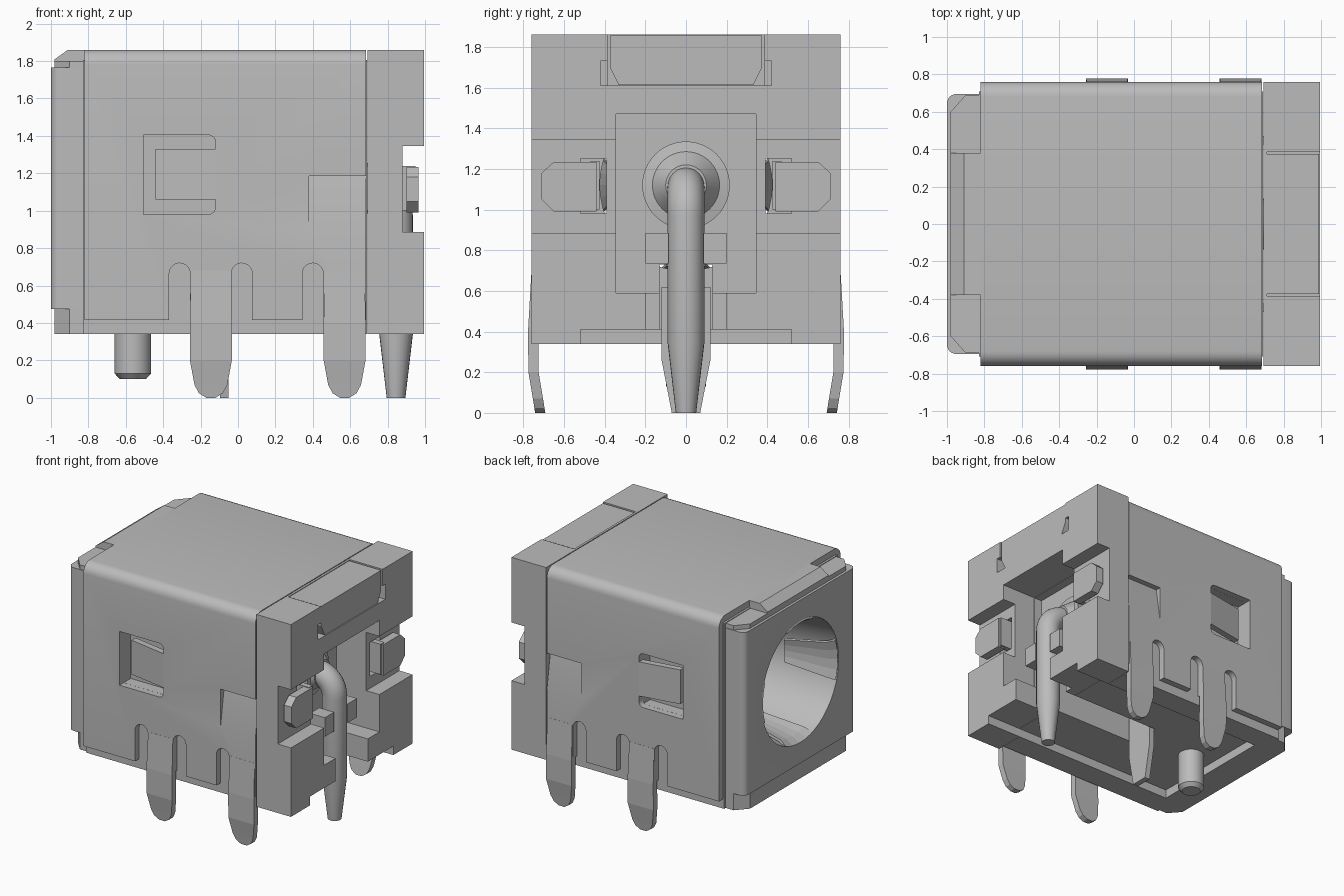
import bpy, bmesh, math
from mathutils import Vector

if "Cube" in bpy.data.objects:
    bpy.data.objects.remove(bpy.data.objects["Cube"])

grey = bpy.data.materials.new("mid_grey")
grey.use_nodes = True
COLOUR = (0.5, 0.5, 0.5, 1)
grey.diffuse_color = COLOUR
grey.node_tree.nodes["Principled BSDF"].inputs["Base Color"].default_value = COLOUR


def make(name, bm):
    bmesh.ops.recalc_face_normals(bm, faces=bm.faces)
    me = bpy.data.meshes.new(name)
    bm.to_mesh(me)
    bm.free()
    me.materials.append(grey)
    ob = bpy.data.objects.new(name, me)
    bpy.context.collection.objects.link(ob)
    return ob


def prism(name, pts, axis, a, b):
    """Extrude a 2D outline along an axis: x takes (y,z), y takes (x,z), z takes (x,y)."""
    bm = bmesh.new()
    k = "xyz".index(axis)
    def place(p, d):
        c = list(p)
        c.insert(k, d)
        return bm.verts.new(c)
    lo, hi = [[place(p, d) for p in pts] for d in (a, b)]
    bm.faces.new(lo)
    bm.faces.new(hi)
    n = len(pts)
    for i in range(n):
        j = (i + 1) % n
        bm.faces.new((lo[i], lo[j], hi[j], hi[i]))
    return make(name, bm)


def box(name, x, y, z):
    return prism(name, [(x[0], y[0]), (x[1], y[0]), (x[1], y[1]), (x[0], y[1])], "z", *z)


def lathe(name, profile, centre, axis, n=48):
    """Closed turned solid; profile is (distance along axis, radius)."""
    bm = bmesh.new()
    rings = []
    for d, r in profile:
        ring = []
        for i in range(n):
            t = math.tau * i / n
            u, v = r * math.cos(t), r * math.sin(t)
            off = (d, u, v) if axis == "x" else (u, v, d)
            ring.append(bm.verts.new(Vector(centre) + Vector(off)))
        rings.append(ring)
    for p, q in zip(rings, rings[1:]):
        for i in range(n):
            bm.faces.new((p[i], p[i - 1], q[i - 1], q[i]))
    bm.faces.new(rings[0])
    bm.faces.new(rings[-1])
    return make(name, bm)


def arc(cx, cy, r, a0, a1, n=6):
    return [(cx + r * math.cos(math.radians(a0 + (a1 - a0) * i / n)),
             cy + r * math.sin(math.radians(a0 + (a1 - a0) * i / n))) for i in range(n + 1)]


def cut(ob, *cutters):
    bpy.context.view_layer.objects.active = ob
    for c in cutters:
        m = ob.modifiers.new("cut", "BOOLEAN")
        m.operation, m.solver, m.object = "DIFFERENCE", "EXACT", c
        bpy.ops.object.modifier_apply(modifier=m.name)
        bpy.data.objects.remove(c)


def smooth(ob, angle=35):
    bpy.ops.object.select_all(action="DESELECT")
    ob.select_set(True)
    bpy.context.view_layer.objects.active = ob
    bpy.ops.object.shade_smooth_by_angle(angle=math.radians(angle))


def both(lo, hi, s):
    return tuple(sorted((s * lo, s * hi)))


AXIS = (0, 0, 1.12)
SIDES = (("left_side", 1), ("right_side", -1))


# Openings shared by the plastic parts
def bore():
    return lathe("bore_cut", [(-1.1, .48), (-.98, .48), (-.5, .43), (.45, .41)], AXIS, "x")


def openings():
    cs = [box("pocket_cut", (.62, 1.1), (-.345, .345), (.59, 1.47)),
          box("floor_cut", (-.75, 1.1), (-.52, .52), (.2, .41)),
          box("channel_cut", (-.1, 1.1), (-.13, .13), (.2, .73)),
          box("wire_slot_cut", (.78, 1.1), (-.2, .2), (.2, .9))]
    for _, s in SIDES:
        cs.append(box("spring_hole_cut", (-.2, 1.1), both(.39, .52, s), (.98, 1.25)))
    return cs


# Plastic housing inside the shell
core = box("inner_housing", (-.83, .69), (-.709, .709), (.34, 1.805))
tab_recess = [box("recess_cut", (-.505, -.12), both(.62, .8, s), (.98, 1.405)) for _, s in SIDES]
cut(core, bore(), *openings(), *tab_recess)
smooth(core)

# Chamfered plastic nose and its top lip
nose = prism("housing_nose", [(-.98, -.6), (-.9, -.69), (-.82, -.69), (-.82, .69), (-.9, .69),
                              (-.98, .6)], "z", .34, 1.8)
cut(nose, bore())
smooth(nose)
prism("nose_lip", [(-.98, 1.795), (-.82, 1.795), (-.82, 1.86), (-.91, 1.86), (-.98, 1.81)],
      "y", -.38, .38)

# Metal face plate wrapped round the nose
plate = prism("face_plate", arc(-.95, -.645, .05, 180, 270) + [(-.82, -.695), (-.82, .695)]
              + arc(-.95, .645, .05, 90, 180), "z", .475, 1.765)
cut(plate, bore())
smooth(plate)

# Four tapered spring fingers bent into the bore
for i in range(4):
    bm = bmesh.new()
    t = math.tau * i / 4
    rows = []
    for d, r, w in ((-.99, .485, .34), (-.93, .45, .32), (-.6, .39, .24)):
        rows.append([bm.verts.new((d, r * math.cos(t + w * k), 1.12 + r * math.sin(t + w * k)))
                     for k in (-1, -.5, 0, .5, 1)])
    for p, q in zip(rows, rows[1:]):
        for k in range(4):
            bm.faces.new((p[k], p[k + 1], q[k + 1], q[k]))
    finger = make(f"bore_finger_{i + 1}", bm)
    finger.modifiers.new("thickness", "SOLIDIFY").thickness = .02

# Folded metal shell with slots, dents and side windows
outer = [(-.76, .415)] + arc(-.68, 1.78, .08, 180, 90) + arc(.68, 1.78, .08, 90, 0) + [(.76, .415)]
inner = [(.71, .415)] + arc(.68, 1.78, .03, 0, 90) + arc(-.68, 1.78, .03, 90, 180) + [(-.71, .415)]
shell = prism("metal_shell", outer + inner, "x", -.82, .685)
for x in (-.312, .02, .4):
    cut(shell, prism("slot_cut", [(x - .056, .3)] + arc(x, .664, .056, 180, 0, 10)
                     + [(x + .056, .3)], "y", -1, 1))
for _, s in SIDES:
    cut(shell,
        prism("dent_cut", [(s * .8, .89), (s * .76, .89), (s * .715, 1.185), (s * .8, 1.185)],
              "x", .38, .8),
        prism("window_cut", [(-.505, .98)] + arc(-.16, 1.02, .04, -90, 0) + arc(-.16, 1.365, .04, 0, 90)
              + [(-.505, 1.405)], "y", *both(.6, .9, s)))
smooth(shell)

for side, s in SIDES:
    # Latch tongue leaning into its window
    prism(f"latch_tongue_{side}", [(-.1, s * .76), (-.44, s * .70), (-.44, s * .65), (-.1, s * .71)],
          "z", 1.06, 1.33)
    # Solder legs: rows of height, half width, outer face
    for n, x in enumerate((-.145, .57)):
        bm = bmesh.new()
        rows = []
        for z, w, y in ((.68, .108, .761), (.4, .112, .777), (.2, .112, .775), (.07, .088, .753),
                        (.025, .065, .746), (0, .025, .742)):
            rows.append([[bm.verts.new((x + k * w, s * (y - d), z)) for k in (-1, 1)] for d in (0, .05)])
        for (a, b), (c, d) in zip(rows, rows[1:]):
            for f in ((a[0], a[1], c[1], c[0]), (b[0], b[1], d[1], d[0]),
                      (a[0], b[0], d[0], c[0]), (a[1], b[1], d[1], c[1])):
                bm.faces.new(f)
        for a, b in (rows[0], rows[-1]):
            bm.faces.new((a[0], a[1], b[1], b[0]))
        make(f"solder_leg_{side}_{n + 1}", bm)
    # Contact spring: long arm and outward turned octagonal end
    box(f"spring_arm_{side}", (.2, .95), both(.425, .47, s), (1.0, 1.24))
    prism(f"spring_end_{side}", [(s * y, z) for y, z in ((.44, .99), (.65, .99), (.71, 1.05),
          (.71, 1.18), (.65, 1.235), (.44, 1.235))], "x", .9, .965)
    # Ledges gripping the wire
    box(f"wire_ledge_{side}", (.77, .9), both(.085, .2, s), (.735, .885))

# Rear block with side notches and a recess for the top latch
rear = box("rear_block", (.692, .995), (-.76, .76), (.34, 1.86))
cut(rear, *openings(),
    box("latch_cut", (.71, 1.1), (-.385, .385), (1.61, 1.9)),
    box("latch_ear_cut", (.9, 1.1), (-.42, .42), (1.61, 1.73)),
    *[box("notch_cut", (.88, 1.1), both(.3, .9, s), (.885, 1.345)) for _, s in SIDES])
prism("top_latch", [(-.375, 1.855), (-.375, 1.7), (-.33, 1.612), (.33, 1.612), (.375, 1.7),
                    (.375, 1.855)], "x", .70, .99)

# Centre pin, its rear hub and the bent wire terminal
smooth(lathe("centre_pin", [(-.35, .1), (-.3, .165), (.64, .165)], AXIS, "x"))
smooth(lathe("pin_hub", [(.5, .215), (.64, .215), (.65, .165), (.74, .1)], AXIS, "x"))

path = [(.62, 1.12)] + arc(.695, .97, .15, 90, 0, 10) + [(.845, .34), (.845, 0)]
bm = bmesh.new()
rings = []
for i, (x, z) in enumerate(path):
    p, q = path[max(i - 1, 0)], path[min(i + 1, len(path) - 1)]
    along = Vector((q[0] - p[0], 0, q[1] - p[1])).normalized()
    if i >= len(path) - 2:
        along = Vector((0, 0, -1))
    up = along.cross(Vector((0, 1, 0)))
    r = .05 if i == len(path) - 1 else .09
    rings.append([bm.verts.new(Vector((x, 0, z)) + r * (Vector((0, 1, 0)) * math.cos(t) + up * math.sin(t)))
                  for t in (math.tau * k / 24 for k in range(24))])
for p, q in zip(rings, rings[1:]):
    for k in range(24):
        bm.faces.new((p[k], p[k - 1], q[k - 1], q[k]))
bm.faces.new(rings[0])
bm.faces.new(rings[-1])
smooth(make("wire_terminal", bm))

# Underside blade terminal and locating peg
prism("blade_terminal", [(-.12, .62), (-.12, .26), (-.07, 0), (.07, 0), (.12, .26), (.12, .62)],
      "x", -.095, -.05)
smooth(lathe("locating_peg", [(.1, .07), (.13, .098), (.45, .098)], (-.562, 0, 0), "z", 32))
